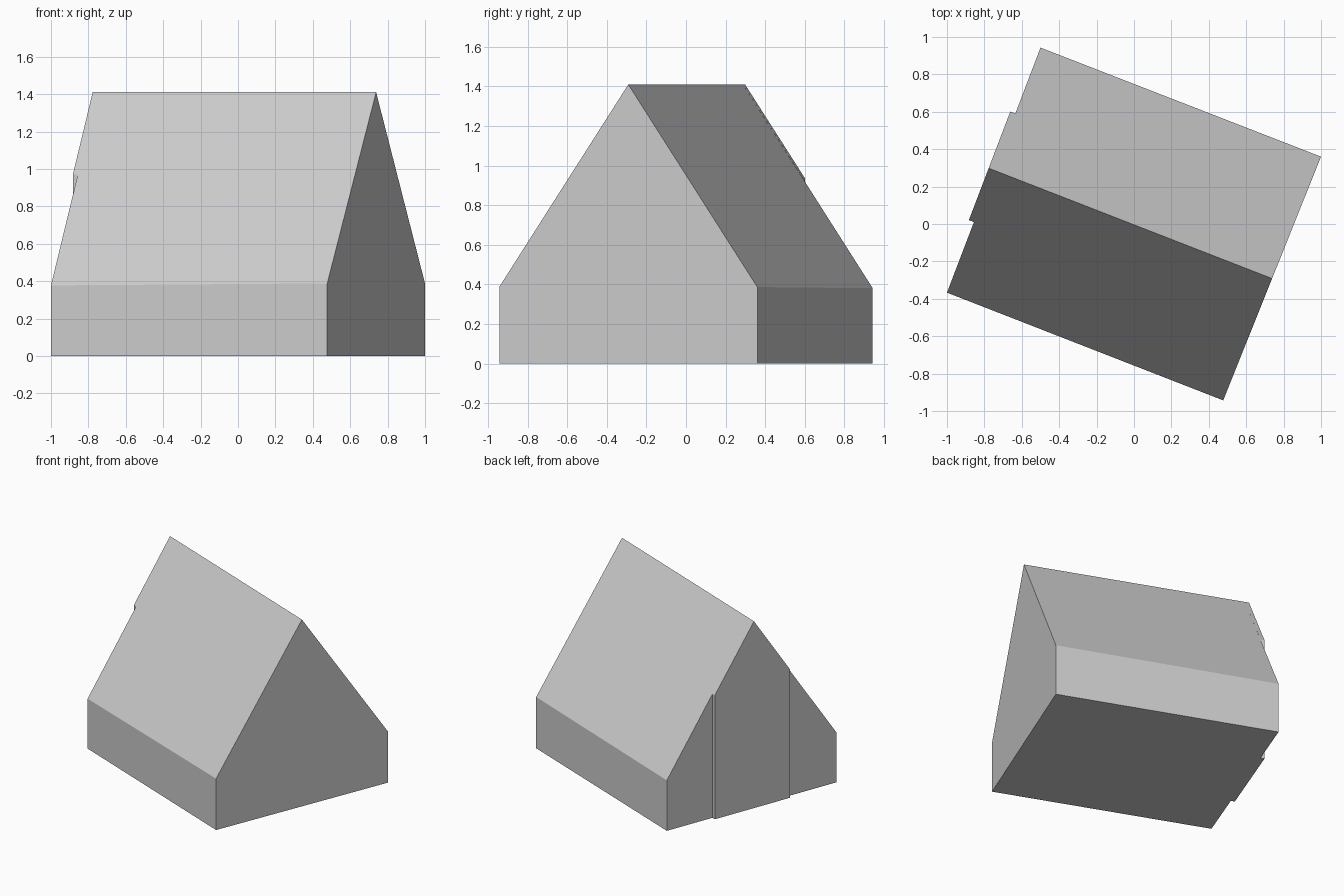
import bpy
import bmesh
from mathutils import Vector

cube = bpy.data.objects.get("Cube")
if cube:
    bpy.data.objects.remove(cube, do_unlink=True)

RIDGE_Z = 1.41

plaster = bpy.data.materials.new("light_grey")
plaster.use_nodes = True
grey = (0.6, 0.6, 0.6, 1.0)
plaster.diffuse_color = grey
plaster.node_tree.nodes["Principled BSDF"].inputs["Base Color"].default_value = grey


def gable(front, ridge, back, front_z, back_z):
    """Five-point gable outline: front foot, front eave, ridge, back eave, back foot."""
    return [(*front, 0), (*front, front_z), (*ridge, RIDGE_Z), (*back, back_z), (*back, 0)]


def loft(name, left, right, cap_right=True):
    """Join two matching outlines into a solid."""
    bm = bmesh.new()
    a = [bm.verts.new(p) for p in left]
    b = [bm.verts.new(p) for p in right]
    for i in range(len(a)):
        j = (i + 1) % len(a)
        bm.faces.new((a[i], a[j], b[j], b[i]))
    bm.faces.new(a[::-1])
    if cap_right:
        bm.faces.new(b)
    bmesh.ops.recalc_face_normals(bm, faces=bm.faces)
    # The outer cap of the left gable always faces -x
    bm.faces.ensure_lookup_table()
    if bm.faces[len(a)].normal.x > 0:
        bmesh.ops.reverse_faces(bm, faces=bm.faces)
    mesh = bpy.data.meshes.new(name)
    bm.to_mesh(mesh)
    bm.free()
    mesh.materials.append(plaster)
    obj = bpy.data.objects.new(name, mesh)
    bpy.context.collection.objects.link(obj)
    return obj


# Plan corners of the house and the middle of each gable
front_left, back_left = Vector((-1.0, -0.367)), Vector((-0.5, 0.943))
front_right, back_right = Vector((0.477, -0.943)), Vector((1.0, 0.36))
mid_left = (front_left + back_left) / 2
mid_right = (front_right + back_right) / 2

# House body with low walls and steep roof
loft("house_body",
     gable(front_left, mid_left, back_left, 0.377, 0.381),
     gable(front_right, mid_right, back_right, 0.388, 0.387))

# Shallow bay standing out from the middle of the left gable, under the roof line
bay_front = front_left.lerp(back_left, 0.288)
bay_back = front_left.lerp(back_left, 0.731)
step = Vector((-0.027, 0.0105))
loft("gable_bay",
     gable(bay_front + step, mid_left + step, bay_back + step, 0.97, 0.936),
     gable(bay_front, mid_left, bay_back, 0.97, 0.936),
     cap_right=False)
